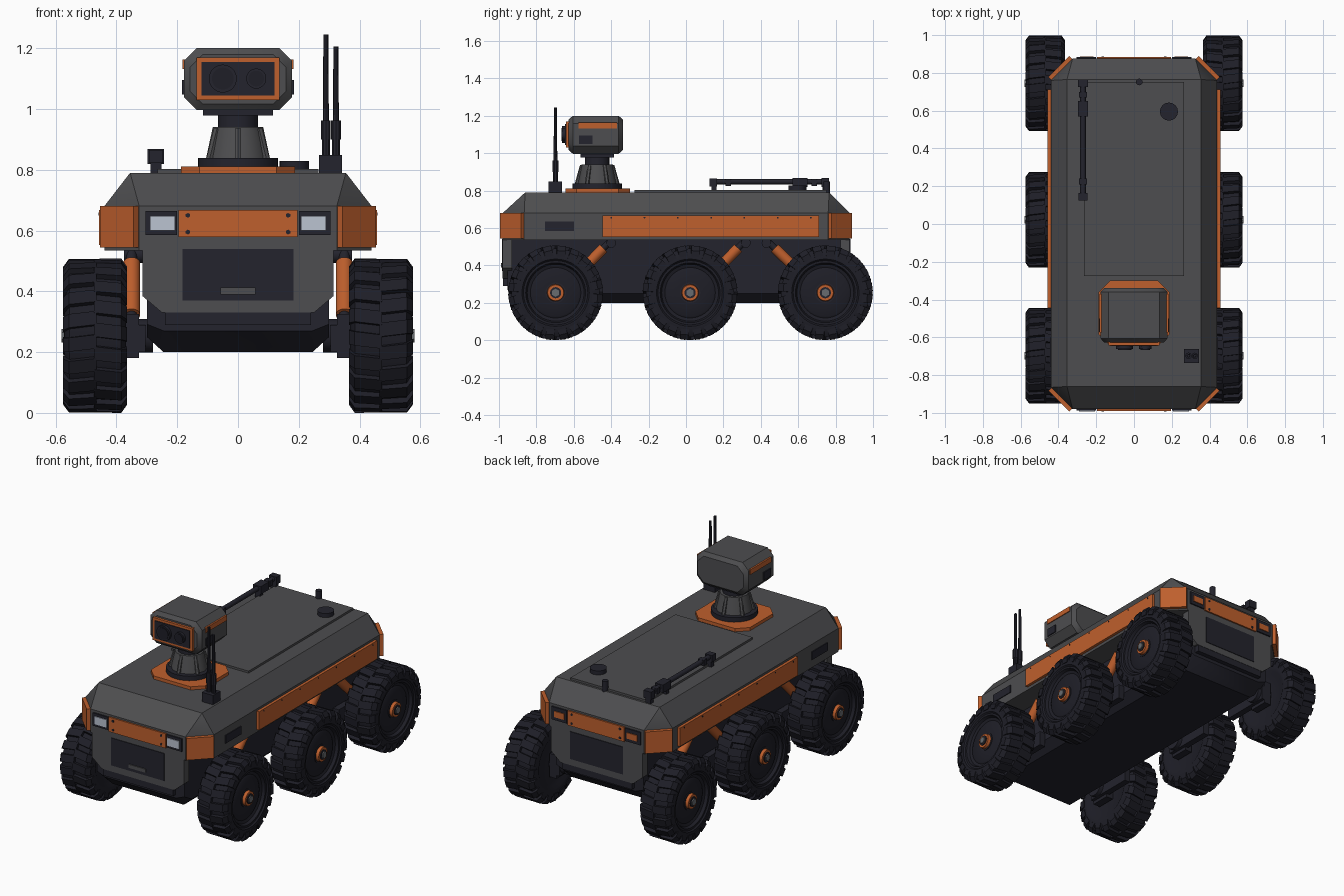
import bpy, bmesh, math
from mathutils import Vector, Matrix

if "Cube" in bpy.data.objects:
    bpy.data.objects.remove(bpy.data.objects["Cube"])


def material(name, rgb):
    m = bpy.data.materials.new(name)
    m.diffuse_color = (*rgb, 1)
    m.use_nodes = True
    m.node_tree.nodes["Principled BSDF"].inputs["Base Color"].default_value = m.diffuse_color
    return m


GREY = material("hull grey", (0.075, 0.075, 0.079))
DARK = material("dark trim", (0.017, 0.017, 0.026))
TYRE = material("tyre rubber", (0.013, 0.013, 0.020))
ORANGE = material("orange paint", (0.52, 0.115, 0.026))
LENS = material("headlight glass", (0.50, 0.55, 0.64))
STEEL = material("steel", (0.14, 0.15, 0.16))


def finish(name, bm, mat):
    bmesh.ops.remove_doubles(bm, verts=bm.verts, dist=1e-5)
    bmesh.ops.recalc_face_normals(bm, faces=bm.faces)
    me = bpy.data.meshes.new(name)
    bm.to_mesh(me)
    bm.free()
    me.materials.append(mat)
    ob = bpy.data.objects.new(name, me)
    bpy.context.collection.objects.link(ob)
    return ob


def add_loft(bm, rings, closed=False):
    """Skin a list of equal-length rings; cap both ends unless closed."""
    vs = [[bm.verts.new(p) for p in r] for r in rings]
    n = len(vs[0])
    pairs = list(zip(vs, vs[1:])) + ([(vs[-1], vs[0])] if closed else [])
    for a, b in pairs:
        for i in range(n):
            j = (i + 1) % n
            bm.faces.new((a[i], a[j], b[j], b[i]))
    if not closed:
        bm.faces.new(vs[0][::-1])
        bm.faces.new(vs[-1])


def loft(name, rings, mat):
    bm = bmesh.new()
    add_loft(bm, rings)
    return finish(name, bm, mat)


def octagon(x0, x1, y0, y1, c):
    return [(x0 + c, y0), (x1 - c, y0), (x1, y0 + c), (x1, y1 - c),
            (x1 - c, y1), (x0 + c, y1), (x0, y1 - c), (x0, y0 + c)]


def box(name, x, y, z, mat, rot=0):
    """Box from (min, max) ranges, turned by rot about its own vertical axis."""
    lo, hi = Vector((x[0], y[0], z[0])), Vector((x[1], y[1], z[1]))
    bm = bmesh.new()
    bmesh.ops.create_cube(bm, size=1, matrix=Matrix.Translation((lo + hi) / 2)
                          @ Matrix.Rotation(rot, 4, 'Z')
                          @ Matrix.Diagonal((*(hi - lo), 1)))
    return finish(name, bm, mat)


def cyl(name, a, b, r, mat, r2=None, seg=20):
    a, b = Vector(a), Vector(b)
    d = b - a
    bm = bmesh.new()
    bmesh.ops.create_cone(bm, cap_ends=True, segments=seg, radius1=r,
                          radius2=r if r2 is None else r2, depth=d.length,
                          matrix=Matrix.Translation((a + b) / 2)
                          @ d.to_track_quat('Z', 'Y').to_matrix().to_4x4())
    return finish(name, bm, mat)


def span(a, b, s):
    """Mirror a range when s is -1."""
    return tuple(sorted((a * s, b * s)))


# Upper hull with clipped corners and sloped shoulders
low = octagon(-.44, .44, -.98, .875, .115)
top = octagon(-.355, .355, -.86, .765, 0)
loft("upper_hull", [[(x, y, .535) for x, y in low], [(x, y, .68) for x, y in low],
                    [(x, y, .79) for x, y in top]], GREY)
box("roof_hatch", (-.265, .265), (-.275, .752), (.785, .803), GREY)

# Lower hull tub, raised at bow and stern


def tub(y, lift):
    half = [(.245, .2 + lift), (.3, .25 + lift * .6), (.3, .54)]
    return [(x, y, z) for x, z in half] + [(-x, y, z) for x, z in half[::-1]]


loft("lower_hull", [tub(-.955, .07), tub(-.88, 0), tub(.77, 0), tub(.845, .07)], DARK)

# Nose and tail panels, with recess plates, bars, trim strips and lamps
panel = [(.25, .33), (.315, .385), (.315, .54), (-.315, .54), (-.315, .385), (-.25, .33)]
for end, s, y in (("front", -1, .98), ("rear", 1, .875)):
    loft(end + "_panel", [[(x, s * (y - .05), z) for x, z in panel],
                          [(x, s * y, z) for x, z in panel]], GREY)
    box(end + "_grille", (-.182, .182), span(y - .01, y + .004, s), (.37, .54), DARK)
    box(end + "_bumper", (-.24, .24), span(y - .06, y - .002, s), (.29, .337), DARK)
    box(end + "_strip", (-.195, .195), span(y - .01, y + .009, s), (.578, .668), ORANGE)
    for k in (-1, 1):
        box(end + "_lamp_frame", span(.2, .305, k), span(y - .01, y + .008, s), (.585, .665), DARK)
        lamp = ((.207, .29), (.6, .648), LENS) if s < 0 else ((.215, .285), (.605, .642), ORANGE)
        box(end + "_lamp", span(*lamp[0], k), span(y, y + .013, s), lamp[1], lamp[2])
        for z in (.595, .65):
            cyl(end + "_strip_bolt", (k * .165, s * y, z), (k * .165, s * (y + .012), z), .008, DARK, seg=6)
        # Corner guard plates on the clipped corners
        cx, cy = k * .389, s * (y - .051)
        box(end + "_corner_guard", (cx - .078, cx + .078), (cy - .013, cy + .013), (.545, .68),
            ORANGE, rot=-k * s * math.pi / 4)
box("front_grille_bar", (-.057, .057), (-.99, -.98), (.39, .412), GREY)

# Side stripes and vents
for k in (-1, 1):
    box("side_stripe", span(.43, .457, k), (-.446, .712), (.553, .667), ORANGE)
    box("side_vent", span(.43, .445, k), (-.755, -.6), (.585, .635), DARK)
    for i in range(7):
        y = -.4 + i * .178
        cyl("stripe_bolt", (k * .45, y, .655), (k * .459, y, .655), .005, DARK, seg=6)

# Tyre: lathed carcass plus two staggered rows of wrap-around lugs
SEG, LUGS = 40, 20
prof = [(-.09, .05), (-.09, .15), (-.101, .17), (-.101, .205), (-.085, .236), (.085, .236),
        (.101, .205), (.101, .18), (.093, .172), (.093, .16), (.076, .152), (.07, .135),
        (.076, .125), (.076, .05)]
lug = [(-.004, .225), (-.004, .252), (.086, .252), (.105, .225), (.105, .195), (.09, .195)]


def spin(p, a, shift=0):
    x, r = p
    return (x, r * math.sin(a) + shift * math.cos(a), r * math.cos(a) - shift * math.sin(a))


bm = bmesh.new()
add_loft(bm, [[spin(p, 2 * math.pi * i / SEG) for p in prof] for i in range(SEG)], closed=True)
for row in (-1, 1):
    for i in range(LUGS):
        a = 2 * math.pi * (i + (.25 * row)) / LUGS
        add_loft(bm, [[spin((row * x, r), a, t + x * .12) for x, r in lug] for t in (-.023, .023)])
wheel = finish("wheel", bm, TYRE)

# Wheels, hubs, swing arms and shock absorbers; last number is the top end of the shock in y
WZ = .254
for n, (wy, ty) in enumerate(((-.697, -.40), (.022, .32), (.745, .43))):
    for k in (-1, 1):
        ob = wheel if (n, k) == (0, 1) else bpy.data.objects.new("wheel", wheel.data)
        if ob is not wheel:
            bpy.context.collection.objects.link(ob)
        ob.location = (k * .47, wy, WZ)
        ob.rotation_euler = (0, 0, 0 if k > 0 else math.pi)
        cyl("axle", (k * .28, wy, WZ), (k * .55, wy, WZ), .055, DARK)
        cyl("hub", (k * .53, wy, WZ), (k * .568, wy, WZ), .049, ORANGE, r2=.043)
        cyl("hub_ring", (k * .56, wy, WZ), (k * .573, wy, WZ), .03, DARK)
        cyl("hub_nut", (k * .56, wy, WZ), (k * .58, wy, WZ), .022, STEEL, seg=6)
        d = 1 if ty > wy else -1
        box("swing_arm", span(.305, .345, k), span(d * wy - .06, d * wy + .25, d), (.2, .29), DARK)
        box("hub_carrier", span(.325, .372, k), (wy - .06, wy + .06), (.18, .325), DARK)
        a, b = Vector((k * .35, wy + d * .04, .27)), Vector((k * .35, ty, .535))
        cyl("shock_rod", a, b, .018, DARK, seg=12)
        cyl("shock_body", a.lerp(b, .2), a.lerp(b, .84), .028, ORANGE)
        cyl("shock_mount", (k * .28, ty, .52), (k * .375, ty, .52), .026, DARK, seg=12)

# Sensor mast: octagonal base, ring, tapered neck
TY = -.475
base = octagon(-.187, .187, TY - .17, TY + .175, .06)
loft("mast_base", [[(x, y, z) for x, y in base] for z in (.785, .81)], ORANGE)
cyl("mast_ring", (0, TY, .81), (0, TY, .838), .132, DARK, seg=32)
cyl("mast_neck", (0, TY, .838), (0, TY, .94), .105, GREY, r2=.083, seg=12)
for i in range(6):
    a = math.pi * (i + .5) / 3
    c, s = math.cos(a), math.sin(a)
    cyl("neck_rib", (c * .108, TY + s * .108, .835), (c * .08, TY + s * .08, .935), .012, GREY, seg=6)
cyl("mast_column", (0, TY, .94), (0, TY, .985), .066, DARK)
box("head_plate", (-.115, .115), (TY - .09, TY + .09), (.978, 1.002), DARK)

# Sensor head, chamfered at front and back


def head_ring(y, d):
    return [(x, y, z) for x, z in octagon(-.178 + d, .178 - d, .997 + d, 1.2 - d, .042)]


loft("sensor_head", [head_ring(-.627, .02), head_ring(-.605, 0),
                     head_ring(-.36, 0), head_ring(-.338, .02)], GREY)
box("head_frame", (-.136, .136), (-.642, -.62), (1.03, 1.17), ORANGE)
box("head_screen", (-.12, .12), (-.646, -.63), (1.045, 1.155), DARK)
for x, r in ((-.05, .046), (.06, .033)):
    cyl("camera_barrel", (x, -.64, 1.1), (x, -.662, 1.1), r, DARK, seg=28)
    cyl("camera_glass", (x, -.655, 1.1), (x, -.666, 1.1), r * .78, TYRE, seg=28)
for k in (-1, 1):
    box("head_stripe", span(.17, .183, k), (-.575, -.37), (1.132, 1.163), ORANGE)
    box("head_port", span(.17, .184, k), (-.572, -.5), (1.048, 1.096), DARK)

# Twin antennas
box("antenna_base", (.266, .343), (-.735, -.662), (.785, .848), DARK)
for x, h in ((.289, 1.245), (.322, 1.205)):
    cyl("antenna_stem", (x, -.698, .84), (x, -.698, .91), .014, DARK, seg=10)
    cyl("antenna_collar", (x, -.698, .9), (x, -.698, .962), .017, DARK, seg=10)
    cyl("antenna_rod", (x, -.698, .96), (x, -.698, h), .01, DARK, r2=.008, seg=8)

# Stowed manipulator arm on the roof
AX, AZ = -.27, .846
cyl("arm_tube", (AX, .13, AZ + .002), (AX, .75, AZ + .002), .015, DARK, seg=12)
for y0, y1, r in ((.125, .165, .023), (.21, .24, .02), (.57, .65, .027), (.67, .70, .02), (.725, .765, .026)):
    box("arm_joint", (AX - r, AX + r), (y0, y1), (AZ - r, AZ + r * .8), DARK)
for y in (.15, .59, .745):
    box("arm_support", (AX - .018, AX + .018), (y - .014, y + .014), (.785, .84), DARK)

# Roof cap and post
cyl("roof_cap", (.185, .595, .8), (.185, .595, .828), .048, DARK, seg=16)
cyl("roof_post", (.028, .752, .785), (.028, .752, .85), .018, DARK, seg=12)

# Smooth round parts, keep hard edges
bpy.ops.object.select_all(action='SELECT')
bpy.context.view_layer.objects.active = wheel
bpy.ops.object.shade_smooth_by_angle(angle=math.radians(32))
